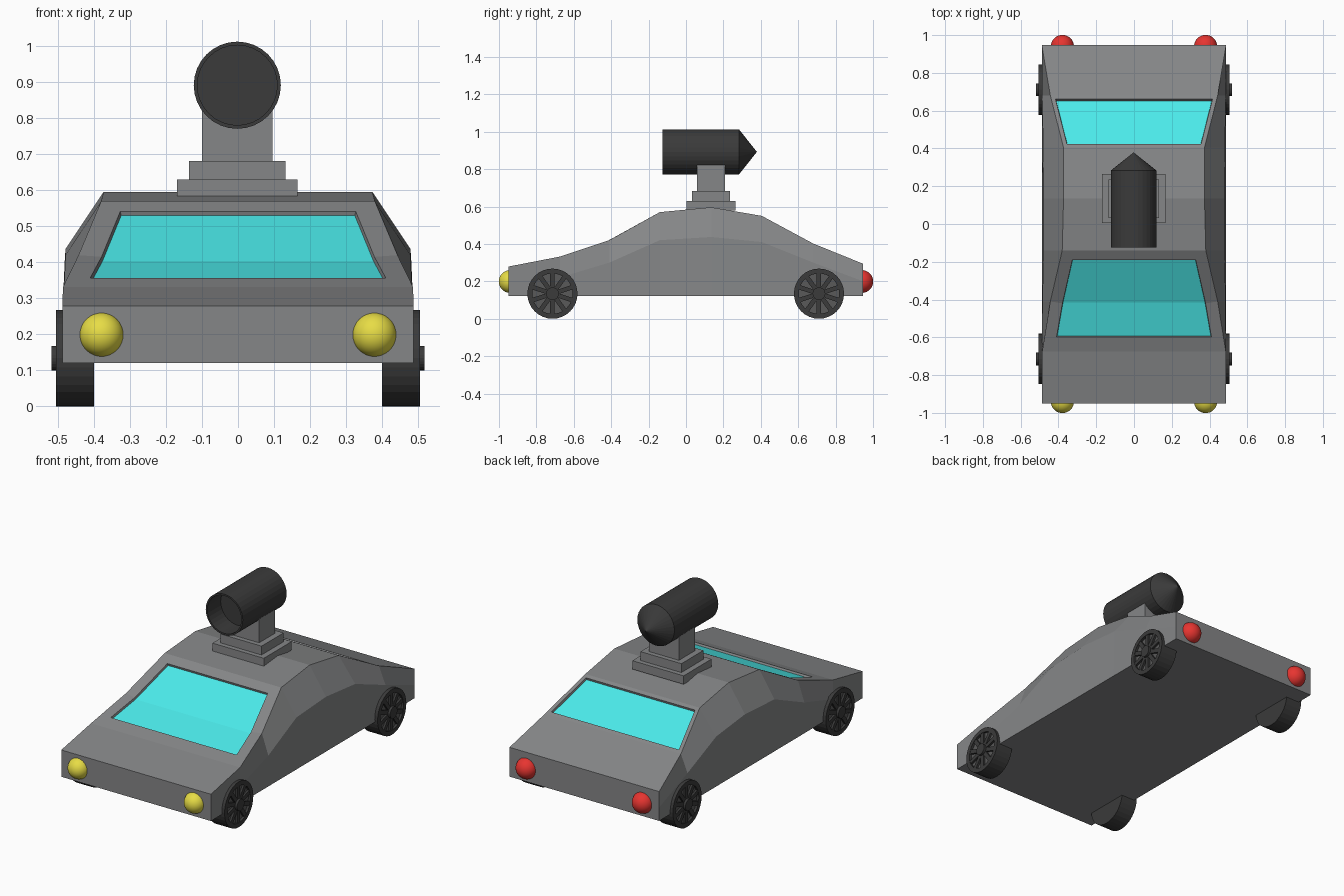
import bpy, bmesh, math
from mathutils import Vector, Matrix

if "Cube" in bpy.data.objects:
    bpy.data.objects.remove(bpy.data.objects["Cube"])


def material(name, rgb):
    m = bpy.data.materials.new(name)
    m.diffuse_color = (*rgb, 1)
    m.use_nodes = True
    m.node_tree.nodes["Principled BSDF"].inputs["Base Color"].default_value = m.diffuse_color
    return m


GREY = material("body_grey", (0.235, 0.24, 0.245))
DARK = material("dark", (0.043, 0.043, 0.043))
DISC = material("wheel_grey", (0.1, 0.1, 0.1))
GLASS = material("glass", (0.07, 0.82, 0.82))
YELLOW = material("yellow", (0.8, 0.72, 0.06))
RED = material("red", (0.8, 0.035, 0.03))


def finish(bm, name, *mats):
    bmesh.ops.recalc_face_normals(bm, faces=bm.faces[:])
    me = bpy.data.meshes.new(name)
    bm.to_mesh(me)
    bm.free()
    for m in mats:
        me.materials.append(m)
    ob = bpy.data.objects.new(name, me)
    bpy.context.collection.objects.link(ob)
    return ob


def box(name, size, loc, mat, rot=None):
    bm = bmesh.new()
    bmesh.ops.create_cube(bm, size=1, matrix=Matrix.Diagonal((*size, 1)))
    if rot:
        bm.transform(rot)
    bm.transform(Matrix.Translation(loc))
    return finish(bm, name, mat)


def lathe(name, profile, axis, loc, mat, steps=32):
    """Spin (radius, height) points around an axis through loc."""
    bm = bmesh.new()
    vs = [bm.verts.new((r, 0, h)) for r, h in profile]
    es = [bm.edges.new(p) for p in zip(vs, vs[1:])]
    bmesh.ops.spin(bm, geom=vs + es, cent=(0, 0, 0), axis=(0, 0, 1),
                   angle=math.tau, steps=steps, use_duplicate=False)
    bmesh.ops.remove_doubles(bm, verts=bm.verts[:], dist=1e-4)
    bm.transform(Matrix.Translation(loc) @ Vector(axis).to_track_quat('Z', 'Y').to_matrix().to_4x4())
    return finish(bm, name, mat)


# Body: stations of (y, roof half-width, roof z, shoulder half-width, shoulder z)
HALF, FLOOR = 0.488, 0.121
stations = [
    (-0.949, 0.488, 0.279, 0.488, 0.20),
    (-0.675, 0.486, 0.332, 0.488, 0.22),
    (-0.41, 0.443, 0.42, 0.485, 0.30),
    (-0.14, 0.38, 0.57, 0.479, 0.42),
    (0.135, 0.373, 0.596, 0.479, 0.437),
    (0.405, 0.373, 0.55, 0.481, 0.41),
    (0.68, 0.443, 0.402, 0.486, 0.30),
    (0.947, 0.488, 0.294, 0.488, 0.20),
]
bm = bmesh.new()
rings = []
for y, tx, tz, sx, sz in stations:
    pts = [(-HALF, FLOOR), (-sx, sz), (-tx, tz), (tx, tz), (sx, sz), (HALF, FLOOR)]
    rings.append([bm.verts.new((x, y, z)) for x, z in pts])
roof = []
for a, b in zip(rings, rings[1:]):
    for i in range(6):
        j = (i + 1) % 6
        f = bm.faces.new((a[i], a[j], b[j], b[i]))
        if i == 2:
            roof.append(f)
bm.faces.new(rings[0])
bm.faces.new(rings[-1])
bmesh.ops.recalc_face_normals(bm, faces=bm.faces[:])

# Windows: inset roof panels, then sink the glass a little
for panel, margin, slides in ((roof[1:3], 0.065, (0.014, 0.006)), (roof[5:6], 0.022, (0, 0))):
    bmesh.ops.inset_region(bm, faces=panel, thickness=margin, use_even_offset=True)
    ends = sorted({v for f in panel for v in f.verts}, key=lambda v: v.co.y)
    for pair, slope, slide in ((ends[:2], 0.333, slides[0]), (ends[-2:], 0.556, slides[1])):
        for v in pair:
            v.co += Vector((0, slide, slide * slope))
    bmesh.ops.inset_region(bm, faces=panel, thickness=0.003, depth=-0.012, use_even_offset=True)
    for f in panel:
        f.material_index = 1
finish(bm, "car_body", GREY, GLASS)

# Wheels
for y in (-0.714, 0.711):
    for side in (-1, 1):
        axis, loc = (side, 0, 0), (0, y, 0.134)
        lathe("tyre", [(0, 0.40), (0.134, 0.40), (0.134, 0.506), (0.108, 0.506),
                       (0.108, 0.489), (0, 0.489)], axis, loc, DARK)
        lathe("wheel_disc", [(0, 0.488), (0.108, 0.488), (0.108, 0.492), (0, 0.492)],
              axis, loc, DISC)
        lathe("wheel_hub", [(0, 0.488), (0.034, 0.488), (0.034, 0.518), (0, 0.518)],
              axis, loc, DARK, 24)
        for k in range(10):
            turn = Matrix.Rotation(math.tau * k / 10, 4, 'X') @ Matrix.Translation((0, 0, 0.07))
            box("wheel_spoke", (0.014, 0.024, 0.085), (side * 0.497, y, 0.134), DARK, turn)

# Lights
for name, y, mat in (("headlight", -0.94, YELLOW), ("tail_light", 0.94, RED)):
    for side in (-1, 1):
        bm = bmesh.new()
        bmesh.ops.create_uvsphere(bm, u_segments=32, v_segments=16, radius=0.061,
                                  matrix=Matrix.Translation((side * 0.379, y, 0.199)))
        for f in bm.faces:
            f.smooth = True
        finish(bm, name, mat)

# Roof mount: two steps and a column
for name, sx, sy, z0, z1 in (("mount_base", 0.335, 0.26, 0.58, 0.63),
                             ("mount_step", 0.267, 0.205, 0.63, 0.682),
                             ("mount_column", 0.197, 0.15, 0.68, 0.828)):
    box(name, (sx, sy, z1 - z0), (-0.002, 0.134, (z0 + z1) / 2), GREY)

# Roof barrel: hollow front, pointed back
lathe("roof_barrel", [(0, 0.0), (0.111, 0.0), (0.111, -0.125), (0.121, -0.125),
                      (0.121, 0.283), (0, 0.379)], (0, 1, 0), (-0.002, 0, 0.892), DARK)
